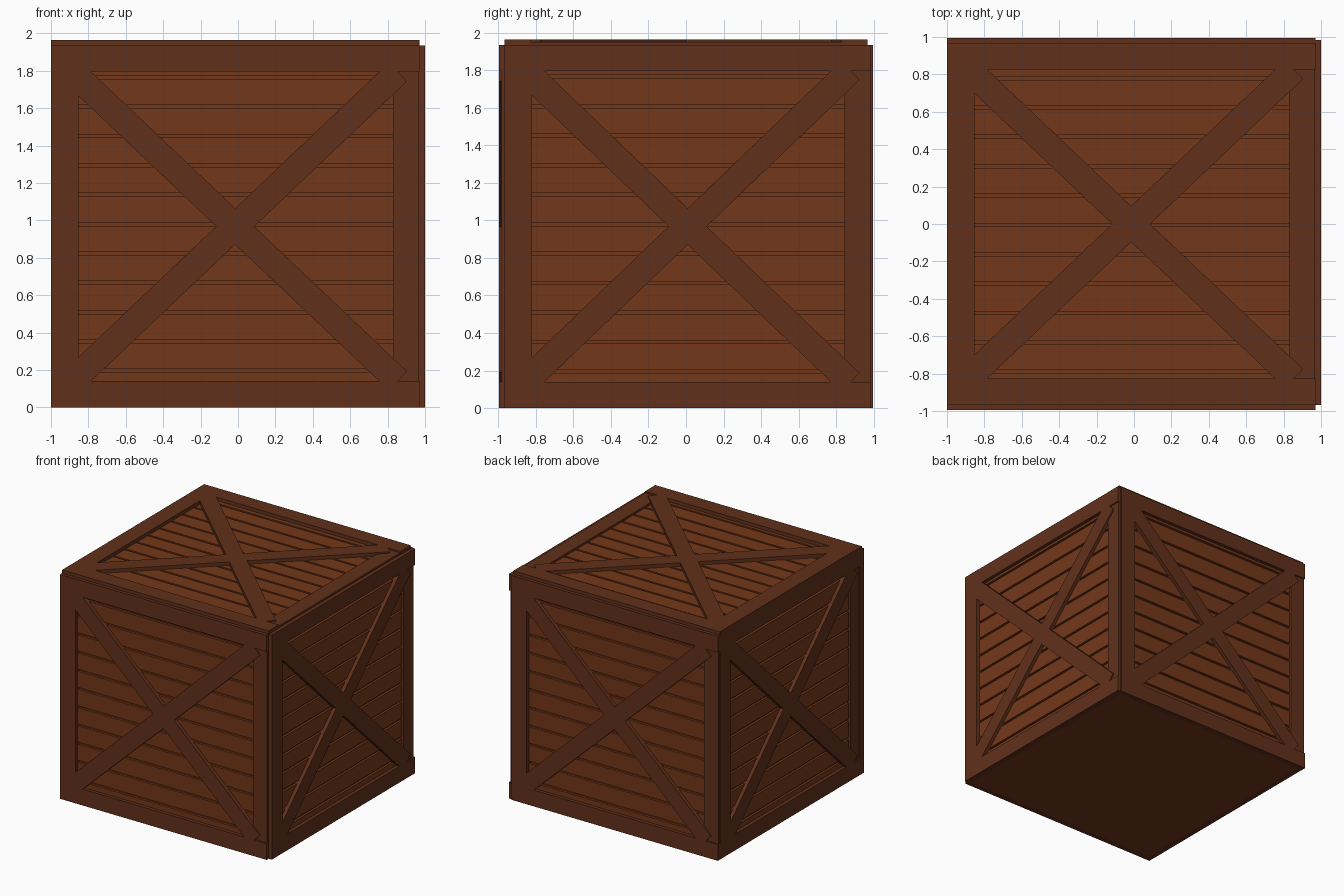
import bpy, bmesh
from math import radians, atan2, cos, sin
from mathutils import Matrix, Vector

if "Cube" in bpy.data.objects:
    bpy.data.objects.remove(bpy.data.objects["Cube"])


def material(name, rgb):
    m = bpy.data.materials.new(name)
    m.diffuse_color = (*rgb, 1)
    m.use_nodes = True
    m.node_tree.nodes["Principled BSDF"].inputs["Base Color"].default_value = m.diffuse_color
    return m


PLANK = material("plank_wood", (0.175, 0.039, 0.010))
FRAME = material("frame_wood", (0.120, 0.030, 0.011))


def add_box(bm, u, v, w, spin=0.0):
    """Box from (min, max) ranges, optionally spun about its own outward axis."""
    mid = Vector([(a + b) / 2 for a, b in (u, v, w)])
    size = [b - a for a, b in (u, v, w)]
    bmesh.ops.create_cube(bm, size=1, matrix=Matrix.Translation(mid)
                          @ Matrix.Rotation(spin, 4, 'Z') @ Matrix.Diagonal((*size, 1)))


def make(name, boxes, mat, matrix=Matrix()):
    bm = bmesh.new()
    for b in boxes:
        add_box(bm, *b)
    bm.transform(matrix)
    me = bpy.data.meshes.new(name)
    bm.to_mesh(me)
    bm.free()
    me.materials.append(mat)
    ob = bpy.data.objects.new(name, me)
    bpy.context.collection.objects.link(ob)
    return ob


def panel(name, matrix, u0, u1, v0, v1, top, groove_mid):
    """Grooved boards, two rails, two stiles and a cross brace; w points outward."""
    base, board, low = top - 0.05, top - 0.03, top - 0.012
    pitch, gap = 0.157, 0.018
    # boards
    cuts = [groove_mid + pitch * k for k in range(-5, 6)]
    starts = [v0 + 0.03] + [c + gap / 2 for c in cuts]
    ends = [c - gap / 2 for c in cuts] + [v1 - 0.03]
    make(name + "_boards", [((u0 + 0.03, u1 - 0.03), (a, b), (base, board))
                            for a, b in zip(starts, ends)], PLANK, matrix)
    # rails and stiles, the right stile sits slightly lower
    wide = 0.14
    make(name + "_rails", [((u0, u1), (v0, v0 + wide), (base, top)),
                           ((u0, u1), (v1 - wide, v1), (base, top))], FRAME, matrix)
    mid = (v0 + wide, v1 - wide)
    make(name + "_stiles", [((u0, u0 + 0.147), mid, (base, top)),
                            ((u1 - 0.14, u1 - 0.003), mid, (base, low))], FRAME, matrix)
    # cross brace
    cu, cv, half = (u0 + u1) / 2, (v0 + v1) / 2, 1.20
    ang = atan2(v1 - v0 - 0.28 + 0.01, u1 - u0 - 0.215)
    make(name + "_brace", [((cu - half, cu + half), (cv - 0.07, cv + 0.07),
                            (base, top), s * ang) for s in (1, -1)], FRAME, matrix)


# inner box, visible at the bottom of the grooves
make("inner_box", [((-0.951, 0.951), (-0.946, 0.946), (0.0, 1.911))], PLANK)
# bottom board closing the underside
make("bottom_board", [((-0.972, 0.972), (-0.967, 0.967), (0.0, 0.03))], FRAME)

# four sides, turned about the vertical axis
sides = [("front", 0, -1.0, 0.97, 0.995), ("right", 90, -0.967, 0.985, 1.0),
         ("back", 180, -0.97, 1.0, 0.995), ("left", 270, -0.967, 0.967, 1.0)]
stand = Matrix.Rotation(radians(90), 4, 'X')
for name, deg, u0, u1, out in sides:
    panel(name, Matrix.Rotation(radians(deg), 4, 'Z') @ stand,
          u0, u1, 0.0, 1.935, out, 0.98)

# lid
panel("lid", Matrix(), -1.0, 0.97, -0.967, 0.967, 1.963, -0.005)
